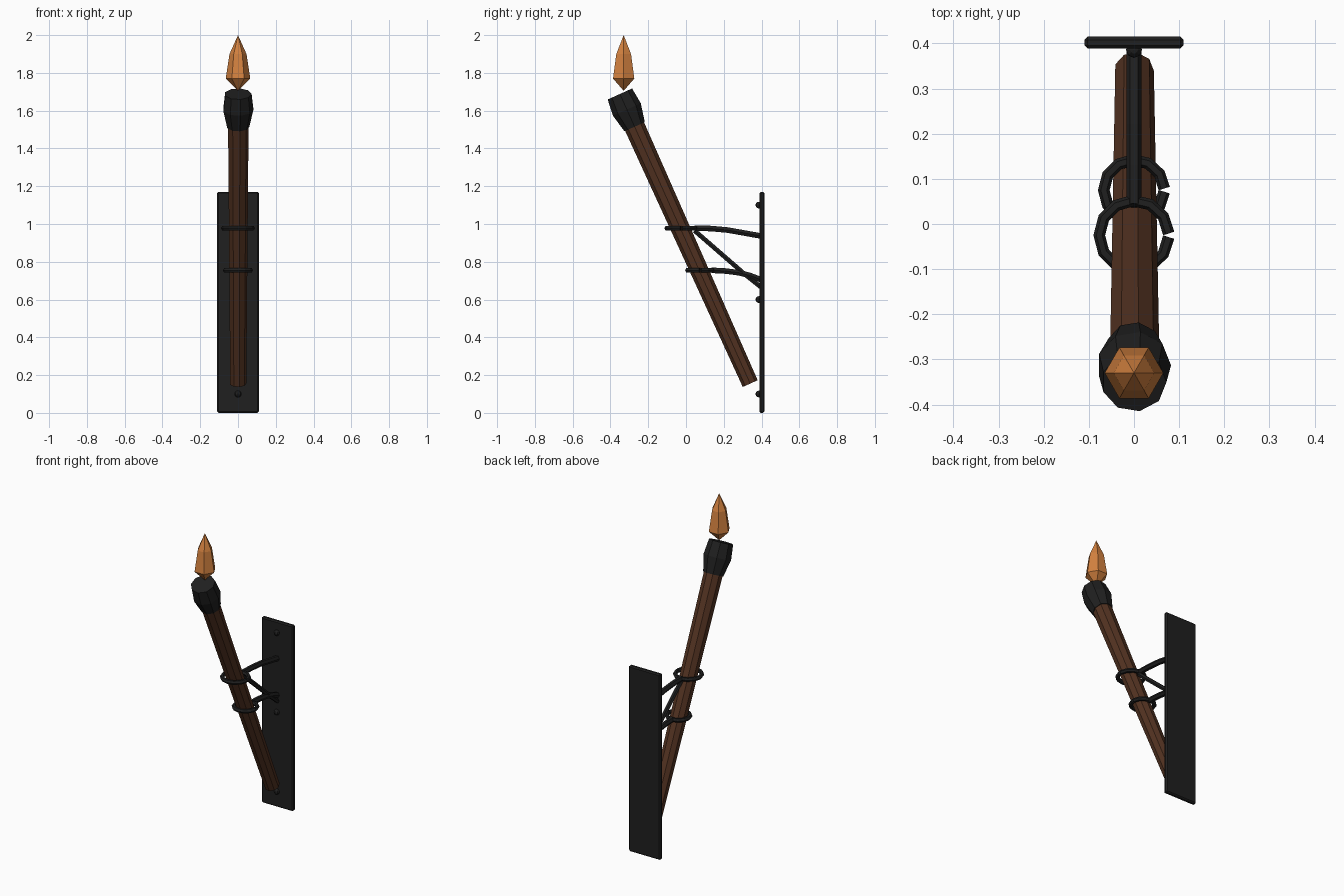
import bpy, bmesh, math
from mathutils import Vector, Matrix

if "Cube" in bpy.data.objects:
    bpy.data.objects.remove(bpy.data.objects["Cube"], do_unlink=True)


def material(name, rgb):
    m = bpy.data.materials.new(name)
    m.use_nodes = True
    m.diffuse_color = (*rgb, 1)
    bsdf = next(n for n in m.node_tree.nodes if n.type == "BSDF_PRINCIPLED")
    bsdf.inputs["Base Color"].default_value = (*rgb, 1)
    return m


iron = material("dark iron", (0.014, 0.014, 0.014))
wood = material("brown wood", (0.085, 0.032, 0.015))
fire = material("orange flame", (0.65, 0.22, 0.05))


def add_mesh(name, bm, mat):
    bmesh.ops.recalc_face_normals(bm, faces=bm.faces[:])
    mesh = bpy.data.meshes.new(name)
    bm.to_mesh(mesh)
    bm.free()
    mesh.materials.append(mat)
    ob = bpy.data.objects.new(name, mesh)
    bpy.context.collection.objects.link(ob)
    return ob


def lathe(name, profile, sides, mat, matrix):
    """Turned solid from (radius, height) pairs; zero radius closes to a point."""
    bm = bmesh.new()
    rings = []
    for r, h in profile:
        count = sides if r else 1
        rings.append([bm.verts.new((r * math.cos(math.tau * i / sides),
                                    r * math.sin(math.tau * i / sides), h))
                      for i in range(count)])
    for a, b in zip(rings, rings[1:]):
        for i in range(sides):
            j = (i + 1) % sides
            quad = [a[i % len(a)], a[j % len(a)], b[j % len(b)], b[i % len(b)]]
            bm.faces.new(list(dict.fromkeys(quad)))
    for end in (rings[0], rings[-1]):
        if len(end) > 1:
            bm.faces.new(end)
    bm.transform(matrix)
    return add_mesh(name, bm, mat)


def rod(name, points, radius):
    """Round iron bar swept along a polyline."""
    curve = bpy.data.curves.new(name, "CURVE")
    curve.dimensions = "3D"
    curve.bevel_depth = radius
    curve.bevel_resolution = 1
    curve.use_fill_caps = True
    spline = curve.splines.new("POLY")
    spline.points.add(len(points) - 1)
    for p, co in zip(spline.points, points):
        p.co = (*co, 1)
    spline.use_smooth = False
    curve.materials.append(iron)
    ob = bpy.data.objects.new(name, curve)
    bpy.context.collection.objects.link(ob)
    bpy.ops.object.select_all(action="DESELECT")
    ob.select_set(True)
    bpy.context.view_layer.objects.active = ob
    bpy.ops.object.convert(target="MESH")


# Wall plate with chamfered edges
bm = bmesh.new()
bmesh.ops.create_cube(bm, size=1, matrix=Matrix.Translation((0, 0.402, 0.585))
                      @ Matrix.Diagonal((0.22, 0.026, 1.17, 1)))
bmesh.ops.bevel(bm, geom=bm.edges[:], offset=0.007, segments=1, affect="EDGES")
add_mesh("wall_plate", bm, iron)

# Rivets on the plate
for label, z in (("lower", 0.1), ("middle", 0.6), ("upper", 1.1)):
    bm = bmesh.new()
    bmesh.ops.create_uvsphere(bm, u_segments=8, v_segments=6, radius=0.018,
                              matrix=Matrix.Translation((0, 0.386, z)))
    add_mesh(label + "_rivet", bm, iron)

# Leaning shaft and its head share one tilted axis
foot, top = Vector((0, 0.34, 0.155)), Vector((0, -0.272, 1.515))
length = (top - foot).length
tilt = math.atan2(foot.y - top.y, top.z - foot.z)
lean = Matrix.Translation(foot) @ Matrix.Rotation(tilt, 4, "X")
lathe("torch_shaft", [(0.044, 0), (0.056, length + 0.02)], 9, wood, lean)
head = [(0.06, 0), (0.082, 0.1), (0.072, 0.19)]
lathe("torch_head", head, 9, iron, lean @ Matrix.Translation((0, 0, length)))

# Faceted flame, standing upright
flame = [(0, 1.705), (0.065, 1.77), (0.045, 1.9), (0, 2)]
lathe("flame", flame, 6, fire, Matrix.Translation((0, -0.33, 0)))

# Split holding rings, open on the left
for label, y, z, r in (("upper", -0.025, 0.978, 0.077), ("lower", 0.075, 0.755, 0.067)):
    angles = [math.radians(3 + 354 * i / 12) for i in range(13)]
    rod(label + "_ring", [(r * math.cos(a), y + r * math.sin(a), z) for a in angles], 0.013)

# Curved arms and diagonal brace
rod("upper_arm", [(0, 0.045, 0.978), (0, 0.13, 0.976), (0, 0.22, 0.968),
                  (0, 0.31, 0.952), (0, 0.4, 0.936)], 0.017)
rod("lower_arm", [(0, 0.135, 0.755), (0, 0.21, 0.751), (0, 0.28, 0.742),
                  (0, 0.34, 0.727), (0, 0.4, 0.704)], 0.017)
rod("brace", [(0, 0.045, 0.965), (0, 0.31, 0.735), (0, 0.4, 0.663)], 0.014)
